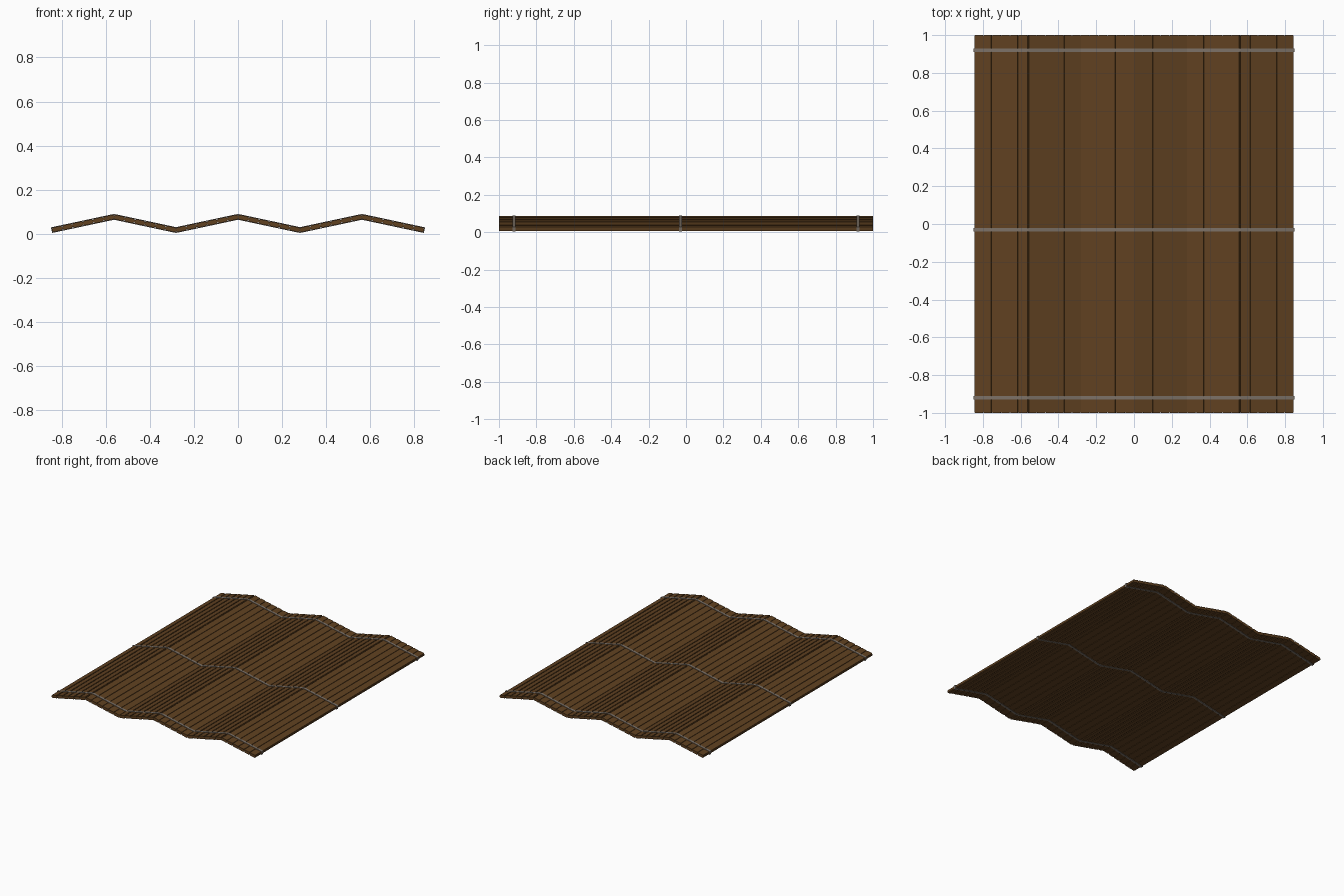
import bpy
import bmesh
import math
from mathutils import Matrix, Vector

if "Cube" in bpy.data.objects:
    bpy.data.objects.remove(bpy.data.objects["Cube"], do_unlink=True)

PANELS, SLATS = 6, 6
HALF_W = 0.844
LOW, HIGH = 0.0165, 0.0765
STEP = 2 * HALF_W / PANELS
LENGTH = math.hypot(STEP, HIGH - LOW)
THICK = 0.021
GROOVE = 0.008


def material(name, color):
    m = bpy.data.materials.new(name)
    m.use_nodes = True
    m.diffuse_color = (*color, 1)
    m.node_tree.nodes["Principled BSDF"].inputs["Base Color"].default_value = (*color, 1)
    return m


wood = material("brown wood", (0.115, 0.052, 0.0145))
cord = material("grey cord", (0.2, 0.165, 0.135))


def finish(name, bm, mat):
    mesh = bpy.data.meshes.new(name)
    bm.to_mesh(mesh)
    bm.free()
    mesh.materials.append(mat)
    obj = bpy.data.objects.new(name, mesh)
    bpy.context.collection.objects.link(obj)


def box(bm, frame, center, size):
    local = Matrix.Translation(center) @ Matrix.Diagonal((*size, 1))
    bmesh.ops.create_cube(bm, size=1, matrix=frame @ local)


def panel_frame(i):
    """Tilted frame in the middle of one folding panel."""
    angle = math.atan2(HIGH - LOW, STEP) * (-1 if i % 2 == 0 else 1)
    place = Vector((-HALF_W + (i + 0.5) * STEP, 0, (LOW + HIGH) / 2))
    return Matrix.Translation(place) @ Matrix.Rotation(angle, 4, "Y")


for i in range(PANELS):
    frame = panel_frame(i)

    # Slats laid side by side with narrow grooves
    bm = bmesh.new()
    pitch = LENGTH / SLATS
    for s in range(SLATS):
        box(bm, frame, ((s + 0.5) * pitch - LENGTH / 2, 0, 0), (pitch - GROOVE, 2, THICK))
    finish(f"slats_{i + 1}", bm, wood)

    # Thin wooden core that closes the grooves
    bm = bmesh.new()
    box(bm, frame, (0, 0, 0), (LENGTH, 1.998, THICK * 0.6))
    finish(f"core_{i + 1}", bm, wood)

    # Cords looped around the panel: top, bottom and both ends
    bm = bmesh.new()
    for y in (-0.92, -0.03, 0.92):
        for side in (-1, 1):
            box(bm, frame, (0, y, side * THICK / 2), (LENGTH + 0.004, 0.017, 0.005))
            box(bm, frame, (side * LENGTH / 2, y, 0), (0.005, 0.017, THICK + 0.004))
    finish(f"cords_{i + 1}", bm, cord)
